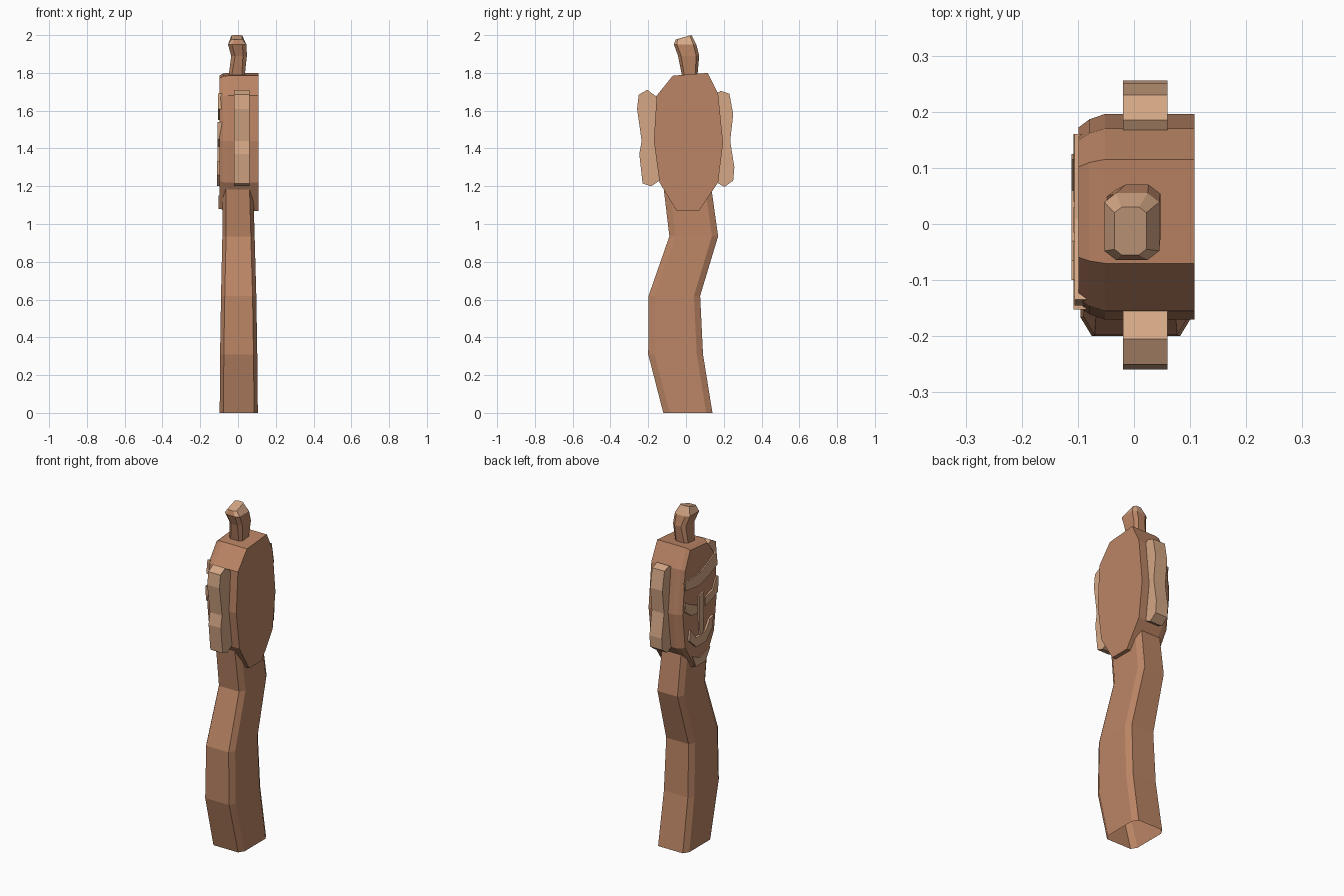
import bpy, bmesh

if "Cube" in bpy.data.objects:
    bpy.data.objects.remove(bpy.data.objects["Cube"])


def material(name, rgb):
    m = bpy.data.materials.new(name)
    m.diffuse_color = (*rgb, 1)
    m.use_nodes = True
    m.node_tree.nodes["Principled BSDF"].inputs["Base Color"].default_value = m.diffuse_color
    return m


WOOD = material("brown wood", (0.50, 0.235, 0.13))
LIGHT = material("pale carved wood", (0.66, 0.385, 0.235))


def loft(name, rings, mats, cap_start=True, cap_end=True):
    """Join equal-length rings of points into a flat-faced solid."""
    bm = bmesh.new()
    vs = [[bm.verts.new(p) for p in r] for r in rings]
    n = len(rings[0])
    for a, b in zip(vs, vs[1:]):
        for i in range(n):
            j = (i + 1) % n
            bm.faces.new((a[i], a[j], b[j], b[i]))
    if cap_start:
        bm.faces.new(vs[0][::-1])
    if cap_end:
        bm.faces.new(vs[-1])
    bmesh.ops.recalc_face_normals(bm, faces=bm.faces)
    me = bpy.data.meshes.new(name)
    bm.to_mesh(me)
    bm.free()
    for m in mats:
        me.materials.append(m)
    ob = bpy.data.objects.new(name, me)
    bpy.context.collection.objects.link(ob)
    return ob


def plate(name, outline, x0, x1, mat):
    """Extrude a (y, z) outline from x0 to x1."""
    return loft(name, [[(x, y, z) for y, z in outline] for x in (x0, x1)], [mat])


def chamfered(x0, x1, y0, y1, z, cx, cy):
    return [(x0 + cx, y0, z), (x1 - cx, y0, z), (x1, y0 + cy, z), (x1, y1 - cy, z),
            (x1 - cx, y1, z), (x0 + cx, y1, z), (x0, y1 - cy, z), (x0, y0 + cy, z)]


# Crooked post, open underneath: x0, x1, y0, y1, z
post = [(-.097, .105, -.12, .14, 0), (-.095, .102, -.2, .09, .31),
        (-.09, .097, -.198, .075, .62), (-.083, .088, -.088, .17, .935),
        (-.083, .08, -.122, .13, 1.22)]
loft("post", [chamfered(*p, .02, .033) for p in post], [WOOD], cap_start=False)

# Mask body with a double-chamfered front
mask = [(-.07, 1.785), (.115, 1.80), (.17, 1.69), (.196, 1.43), (.17, 1.22),
        (.07, 1.07), (-.05, 1.07), (-.14, 1.22), (-.17, 1.44), (-.155, 1.68)]
rings = []
for x, sy, sz in ((.108, 1, 1), (-.052, 1, 1), (-.079, .95, .993), (-.099, .87, .96)):
    rings.append([(x, .012 + (y - .012) * sy, 1.43 + (z - 1.43) * sz) for y, z in mask])
loft("mask", rings, [WOOD])

# Ears
plate("right_ear", [(-.15, 1.67), (-.205, 1.71), (-.25, 1.685), (-.259, 1.61), (-.235, 1.44),
                    (-.247, 1.37), (-.23, 1.215), (-.185, 1.2), (-.14, 1.23)], -.02, .06, LIGHT)
plate("left_ear", [(.16, 1.69), (.185, 1.705), (.23, 1.69), (.25, 1.58), (.234, 1.44),
                   (.256, 1.30), (.25, 1.23), (.205, 1.197), (.16, 1.22)], -.02, .06, LIGHT)

# Carved face details
details = {
    "brow": ([(-.135, 1.69), (-.145, 1.61), (-.06, 1.575), (.03, 1.55), (.15, 1.565),
              (.16, 1.61), (.09, 1.62), (.01, 1.625)], -.106),
    "right_eye": ([(-.03, 1.46), (-.03, 1.41), (-.09, 1.425), (-.145, 1.45),
                   (-.152, 1.54), (-.13, 1.54), (-.10, 1.48)], -.108),
    "left_eye": ([(.04, 1.44), (.04, 1.395), (.10, 1.40), (.155, 1.44), (.16, 1.50),
                  (.11, 1.47)], -.108),
    "nose": ([(.03, 1.49), (-.015, 1.50), (-.01, 1.26), (.025, 1.26)], -.108),
    "mouth": ([(.115, 1.32), (.125, 1.26), (.06, 1.20), (-.03, 1.20), (-.09, 1.26),
               (-.10, 1.33), (-.065, 1.32), (-.03, 1.265), (.06, 1.255)], -.111),
    "chin": ([(.085, 1.15), (.055, 1.08), (-.035, 1.08), (-.08, 1.15), (.01, 1.12)], -.104),
}
for name, (outline, x) in details.items():
    plate(name, outline, x, -.085, LIGHT)

# Leaning stump on the head, paler where it is cut
stump = [(-.05, .035, -.02, .06, 1.78, 0, .012), (-.036, .047, -.042, .07, 1.89, 0, .016),
         (-.053, .045, -.064, .055, 1.95, 0, .016), (-.035, .022, -.055, .03, 1.99, .010, .01)]
rings = []
for x0, x1, y0, y1, z, tilt, c in stump:
    rings.append([(x, y, z + (tilt * (y - .03) / .06 if tilt else 0) + (.01 if tilt and y > .0 else 0))
                  for x, y, z in chamfered(x0, x1, y0, y1, z, c * 1.3, c)])
top = loft("head_stump", rings, [WOOD, LIGHT])
high = max(v.co.z for v in top.data.vertices)
for v in top.data.vertices:          # keep the overall height at exactly 2
    if v.co.z > 1.955:
        v.co.z += 2.0 - high
for f in top.data.polygons:
    f.material_index = 1 if f.normal.z > 0.35 else 0
